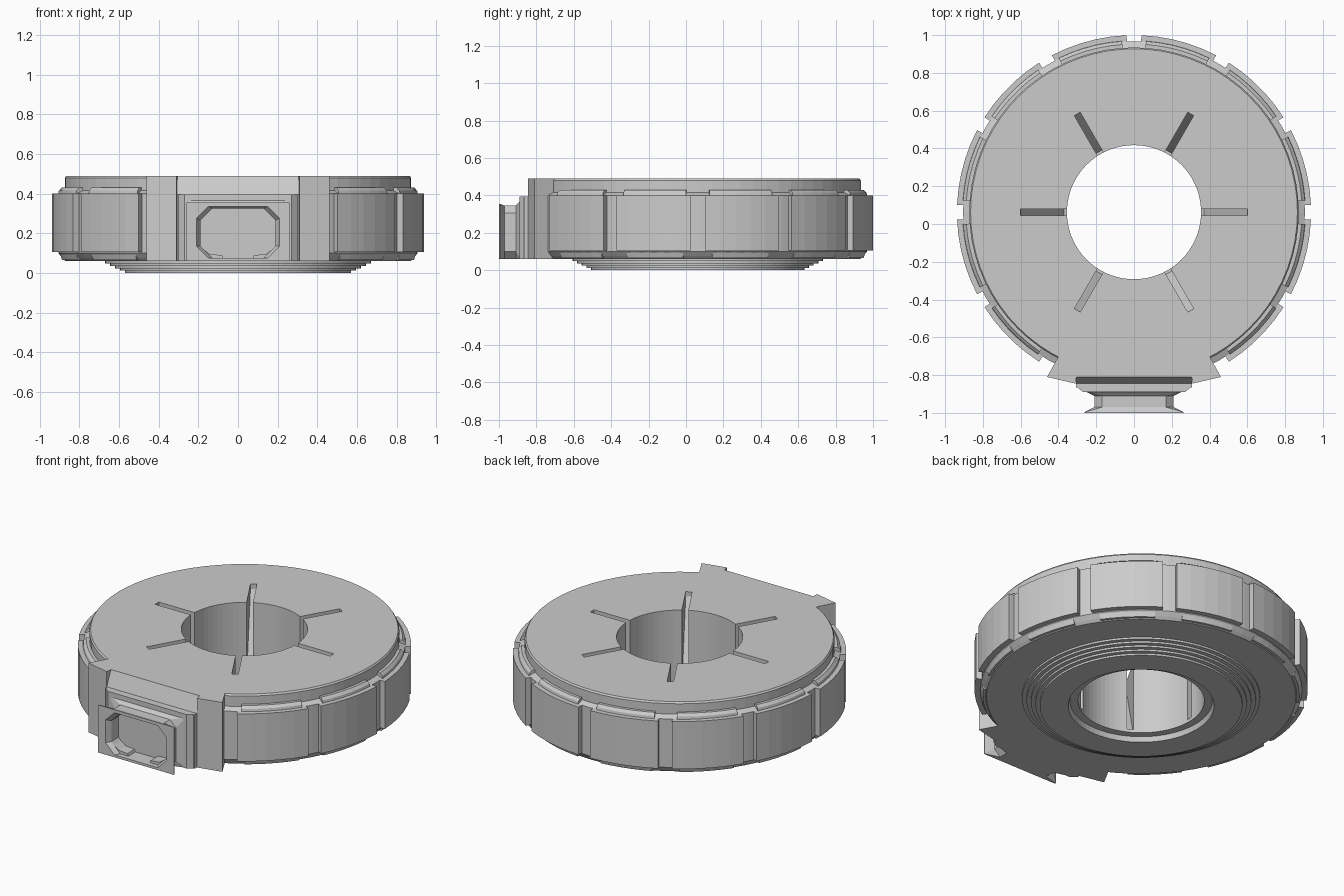
import bpy, bmesh
from math import cos, sin, radians, pi

if "Cube" in bpy.data.objects:
    bpy.data.objects.remove(bpy.data.objects["Cube"])

CY = 0.0625  # y of the ring centre


def finish(bm, name):
    bmesh.ops.remove_doubles(bm, verts=bm.verts, dist=1e-5)
    bmesh.ops.recalc_face_normals(bm, faces=bm.faces)
    me = bpy.data.meshes.new(name)
    bm.to_mesh(me)
    bm.free()
    ob = bpy.data.objects.new(name, me)
    bpy.context.collection.objects.link(ob)
    return ob


def loft(bm, rings, closed=False):
    """Skin a list of matching point loops, capped unless closed."""
    vs = [[bm.verts.new(p) for p in r] for r in rings]
    n = len(rings[0])
    for k in range(len(vs) if closed else len(vs) - 1):
        a, b = vs[k], vs[(k + 1) % len(vs)]
        for i in range(n):
            j = (i + 1) % n
            bm.faces.new((a[i], a[j], b[j], b[i]))
    if not closed:
        bm.faces.new(vs[0])
        bm.faces.new(vs[-1])


def sweep(bm, profile, a0, a1, steps, closed=False):
    """Revolve a closed (r, z) profile about the ring axis."""
    count = steps if closed else steps + 1
    angs = [radians(a0 + (a1 - a0) * k / steps) for k in range(count)]
    loft(bm, [[(r * cos(a), CY + r * sin(a), z) for r, z in profile] for a in angs], closed)


def cut(target, cutter):
    m = target.modifiers.new("cut", 'BOOLEAN')
    m.object = cutter
    m.solver = 'EXACT'
    bpy.context.view_layer.objects.active = target
    bpy.ops.object.modifier_apply(modifier=m.name)
    bpy.data.objects.remove(cutter)


# Ring body with stepped underside
profile = [(0.355, 0.49), (0.865, 0.49), (0.872, 0.48), (0.872, 0.415), (0.905, 0.4),
           (0.905, 0.1), (0.885, 0.075), (0.87, 0.06)]
for k in range(5):
    r, z = 0.67 - 0.025 * k, 0.06 - 0.012 * k
    profile += [(r, z), (r, z - 0.012)]
profile += [(0.41, 0.0), (0.40, 0.03), (0.355, 0.03)]
bm = bmesh.new()
sweep(bm, profile, 0, 360, 72, True)
body = finish(bm, "ring_body")

# Six sloped slots around the bore
bm = bmesh.new()
wedge = [(0.3, 0.6), (0.6, 0.6), (0.6, 0.46), (0.37, 0.05), (0.3, 0.05)]
for k in range(6):
    a = k * pi / 3
    loft(bm, [[(r * cos(a) - t * sin(a), CY + r * sin(a) + t * cos(a), z) for r, z in wedge]
              for t in (-0.018, 0.018)])
cut(body, finish(bm, "slot_cutter"))

# Ten grip panels around the rim, with an inner lip
pad = [(0.86, 0.105), (0.9375, 0.105), (0.9375, 0.4), (0.88, 0.4), (0.86, 0.4)]
lip = [(0.86, 0.39), (0.91, 0.39), (0.905, 0.415), (0.89, 0.43), (0.86, 0.43)]
foot = [(0.86, 0.065), (0.89, 0.065), (0.905, 0.11), (0.86, 0.11)]
for k in range(10):
    mid = -45 + 30 * k
    bm = bmesh.new()
    sweep(bm, pad, mid - 12.6, mid + 12.6, 5)
    sweep(bm, lip, mid - 11, mid + 11, 5)
    sweep(bm, foot, mid - 10, mid + 10, 5)
    finish(bm, "grip_panel")

# Front block with pointed side wings
half = [(0.31, -0.5), (0.40, -0.70), (0.46, -0.81), (0.31, -0.845), (0.305, -0.81)]
outline = half + [(-x, y) for x, y in reversed(half)]
bm = bmesh.new()
loft(bm, [[(x, y, z) for x, y in outline] for z in (0.06, 0.49)])
finish(bm, "front_block")

# Sloped mounting plate in front of the block
bm = bmesh.new()
slope = [(-0.79, 0.06), (-0.865, 0.06), (-0.865, 0.395), (-0.845, 0.395), (-0.81, 0.489), (-0.79, 0.489)]
loft(bm, [[(x, y, z) for y, z in slope] for x in (-0.308, 0.308)])
finish(bm, "sloped_plate")
bm = bmesh.new()
loft(bm, [[(s * w, y, z) for s, z in ((-1, 0.06), (1, 0.06), (1, 0.395), (-1, 0.395))]
          for w, y in ((0.305, -0.86), (0.27, -0.89))])
finish(bm, "connector_base")


# Connector collar: waisted neck, flared front flange
def eight(w, z0, z1, c, y):
    return [(-w + c, y, z0), (w - c, y, z0), (w, y, z0 + c), (w, y, z1 - c),
            (w - c, y, z1), (-w + c, y, z1), (-w, y, z1 - c), (-w, y, z0 + c)]


bm = bmesh.new()
loft(bm, [eight(w, 0.06, z1, c, y) for w, z1, c, y in (
    (0.26, 0.37, 0.004, -0.885), (0.21, 0.345, 0.04, -0.91), (0.21, 0.345, 0.04, -0.97),
    (0.262, 0.355, 0.003, -0.995), (0.262, 0.355, 0.003, -1.0))])
collar = finish(bm, "connector_collar")
bm = bmesh.new()
loft(bm, [eight(w, 0.075, z1, 0.06, y) for w, z1, y in (
    (0.19, 0.325, -0.9), (0.19, 0.325, -0.97), (0.215, 0.34, -1.01))])
cut(collar, finish(bm, "collar_cutter"))

# Small hooks at the bottom of the collar opening
for s in (-1, 1):
    bm = bmesh.new()
    hook = [(0.07, 0.065), (0.16, 0.065), (0.19, 0.13), (0.14, 0.095), (0.08, 0.09)]
    loft(bm, [[(s * x, y, z) for x, z in hook] for y in (-0.97, -0.9)])
    finish(bm, "collar_hook")
